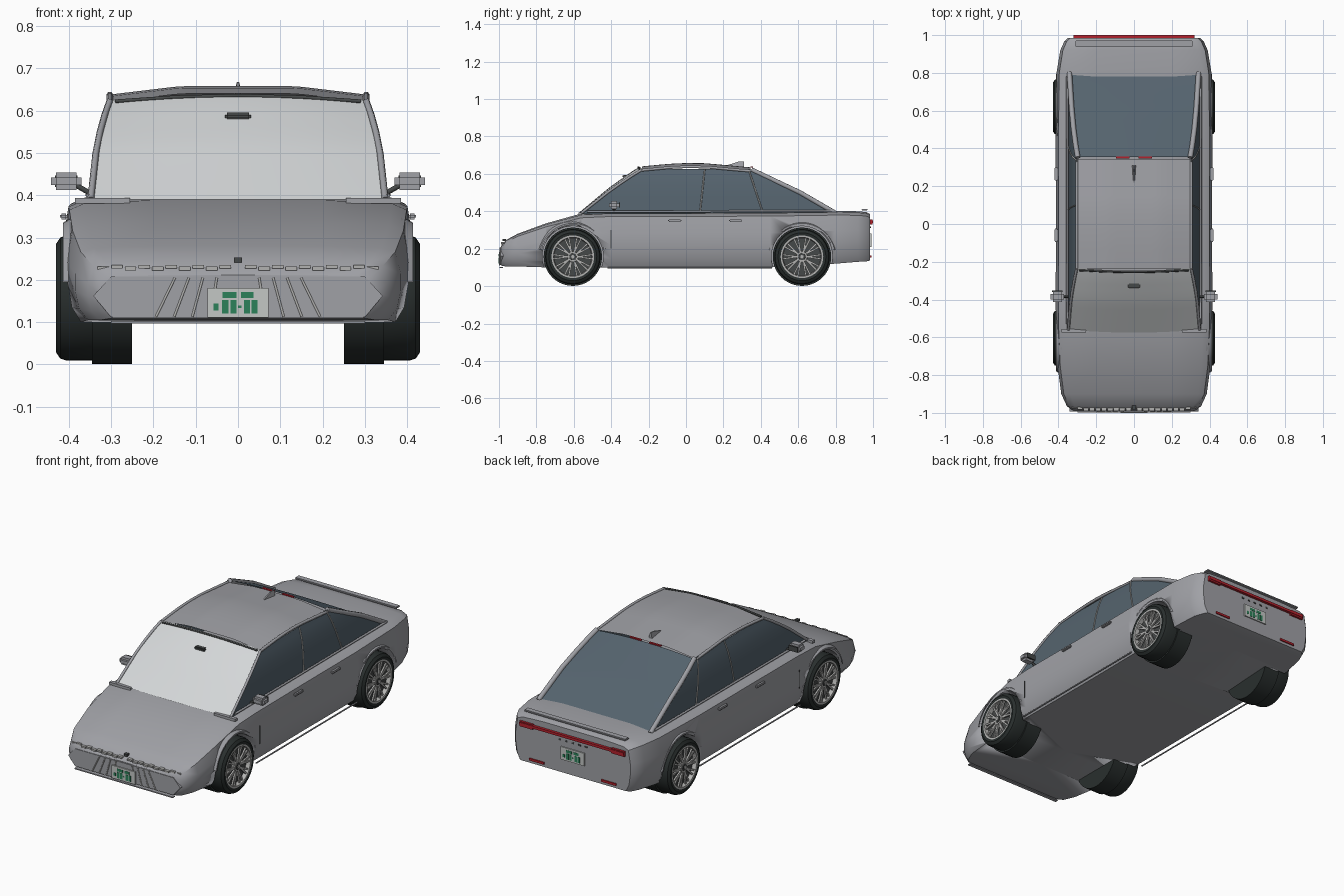
import bpy, bmesh, math
from mathutils import Vector, Matrix

if "Cube" in bpy.data.objects:
    bpy.data.objects.remove(bpy.data.objects["Cube"])


def material(name, r, g, b):
    m = bpy.data.materials.new(name)
    m.use_nodes = True
    m.diffuse_color = (r, g, b, 1)
    m.node_tree.nodes["Principled BSDF"].inputs["Base Color"].default_value = (r, g, b, 1)
    return m


PAINT = material("grey paint", .35, .355, .38)
SCREEN = material("pale glass", .66, .68, .69)
GLASS = material("dark glass", .09, .125, .155)
RUBBER = material("tyre rubber", .022, .028, .027)
SILVER = material("silver", .45, .45, .44)
TRIM = material("dark trim", .06, .065, .065)
RED = material("red lamp", .45, .015, .025)
GREEN = material("plate green", .025, .22, .1)
PLATE = material("plate white", .55, .57, .56)
SIDES = (("left", 1), ("right", -1))


def finish(name, bm, mat, angle=35):
    bmesh.ops.recalc_face_normals(bm, faces=bm.faces)
    me = bpy.data.meshes.new(name)
    bm.to_mesh(me)
    bm.free()
    me.materials.append(mat)
    me.shade_smooth()
    me.set_sharp_from_angle(angle=math.radians(angle))
    ob = bpy.data.objects.new(name, me)
    bpy.context.collection.objects.link(ob)
    return ob


def make_real(ob):
    bpy.ops.object.select_all(action='DESELECT')
    ob.select_set(True)
    bpy.context.view_layer.objects.active = ob
    bpy.ops.object.convert(target='MESH')


def skin(bm, rings, closed=True):
    n = len(rings[0])
    for a, b in zip(rings, rings[1:]):
        for i in range(n if closed else n - 1):
            j = (i + 1) % n
            bm.faces.new((a[i], a[j], b[j], b[i]))


def grid(name, f, nu, nv, mat):
    bm = bmesh.new()
    rows = [[bm.verts.new(f(u / nu, v / nv)) for u in range(nu + 1)] for v in range(nv + 1)]
    skin(bm, rows, False)
    return finish(name, bm, mat)


def box(name, centre, size, mat, bevel=0.0):
    bm = bmesh.new()
    bmesh.ops.create_cube(bm, size=1, matrix=Matrix.Translation(centre) @ Matrix.Diagonal((*size, 1)))
    if bevel:
        bmesh.ops.bevel(bm, geom=bm.edges[:], offset=bevel, segments=2, affect='EDGES')
    return finish(name, bm, mat)


def tube(name, points, radius, mat):
    cu = bpy.data.curves.new(name, 'CURVE')
    cu.dimensions = '3D'
    cu.bevel_depth, cu.bevel_resolution, cu.use_fill_caps = radius, 1, True
    sp = cu.splines.new('POLY')
    sp.points.add(len(points) - 1)
    for p, co in zip(sp.points, points):
        p.co = (*co, 1)
    cu.materials.append(mat)
    ob = bpy.data.objects.new(name, cu)
    bpy.context.collection.objects.link(ob)
    make_real(ob)


def lathe(name, profile, s, y, z, mat, steps=40, closed=False):
    """Spin (x, radius) points about a sideways axle."""
    bm = bmesh.new()
    rings = []
    for x, r in profile:
        rings.append([bm.verts.new((s * x, y + r * math.cos(t), z + r * math.sin(t)))
                      for t in (math.tau * i / steps for i in range(steps))])
    skin(bm, rings + rings[:1] if closed else rings)
    if not closed:
        bm.faces.new(rings[0])
        bm.faces.new(rings[-1])
    return finish(name, bm, mat)


def lerp(table, t):
    for (a, p), (b, q) in zip(table, table[1:]):
        if t <= b:
            return p + (q - p) * max(0, (t - a) / (b - a))
    return table[-1][1]


# Lower body: one section scaled along the length
SECTION = [(0, 1), (.5, 1), (.88, .975), (.965, .92), (1, .62), (1, .4), (.975, .15), (.92, 0), (0, 0)]
STATIONS = [(-.99, .32, .11, .212), (-.965, .355, .105, .245), (-.9, .385, .105, .28),
            (-.75, .405, .1, .335), (-.56, .413, .1, .388), (-.4, .415, .1, .396), (0, .413, .1, .396),
            (.45, .415, .1, .398), (.8, .41, .12, .402), (.92, .39, .13, .4),
            (.965, .37, .132, .395), (.985, .35, .137, .385)]
loop = SECTION + [(-x, z) for x, z in SECTION[-2:0:-1]]
bm = bmesh.new()
rings = [[bm.verts.new((w * a, y, lo + (hi - lo) * b)) for a, b in loop] for y, w, lo, hi in STATIONS]
skin(bm, rings)
bm.faces.new(rings[0])
bm.faces.new(rings[-1])
body = finish("lower_body", bm, PAINT)

# Wheel wells
AXLES = (("front", -.605), ("rear", .62))
cutters = []
for _, y in AXLES:
    for _, s in SIDES:
        cutters.append(lathe("well_cutter", [(.33, .163), (.6, .163)], s, y, .158, PAINT))
        mod = body.modifiers.new("well", 'BOOLEAN')
        mod.object, mod.operation, mod.solver = cutters[-1], 'DIFFERENCE', 'EXACT'
make_real(body)
for c in cutters:
    bpy.data.objects.remove(c)

# Wheels, arches
TYRE = [(.25, .156), (.345, .156), (.345, .148), (.405, .148), (.42, .143), (.43, .128), (.428, .114), (.40, .112)]
for end, y in AXLES:
    for side, s in SIDES:
        tag = f"{end}_{side}_"
        lathe(tag + "tyre", TYRE, s, y, .157, RUBBER)
        lathe(tag + "rim_dish", [(.39, .111), (.405, .111)], s, y, .157, TRIM)
        lathe(tag + "rim", [(.40, .116), (.428, .116), (.428, .104), (.40, .1)], s, y, .157, SILVER, closed=True)
        lathe(tag + "hub", [(.40, .03), (.424, .028)], s, y, .157, SILVER, 20)
        lathe(tag + "hub_cap", [(.42, .02), (.427, .018)], s, y, .157, TRIM, 16)
        lathe(tag + "hub_centre", [(.42, .009), (.43, .009)], s, y, .157, SILVER, 12)
        bm = bmesh.new()
        for k in range(10):
            for lean in (-.11, .11):
                t = math.tau * k / 10
                p, q = [Vector((s * .417, y + r * math.cos(a), .157 + r * math.sin(a)))
                        for r, a in ((.022, t), (.108, t + lean))]
                turn = (q - p).to_track_quat('Z', 'X').to_matrix().to_4x4()
                bmesh.ops.create_cube(bm, size=1, matrix=Matrix.Translation((p + q) / 2) @ turn
                                      @ Matrix.Diagonal((.009, .009, (q - p).length, 1)))
        finish(tag + "spokes", bm, SILVER)
        arc = [math.radians(12 + 156 * i / 20) for i in range(21)]
        grid(tag + "arch_lip", lambda u, v: (
            s * (.385 + .028 * min(1, v * 1.5)), y + (.195 - .025 * v) * math.cos(arc[round(u * 20)]),
            .157 + (.195 - .025 * v) * math.sin(arc[round(u * 20)])), 20, 3, PAINT)

# Cabin outlines by height
WIDTH = [(.39, .348), (.5, .336), (.57, .322), (.635, .299)]
FRONT = [(.39, -.56), (.52, -.395), (.6, -.275), (.635, -.215)]
BACK = [(.39, .80), (.5, .61), (.58, .44), (.63, .335)]
ROOF = [(-.235, .64), (-.1, .653), (0, .658), (.1, .657), (.345, .635)]


def screen(outline, height, bow):
    def f(u, v):
        c, z = 2 * u - 1, .39 + height * v
        return (c * (lerp(WIDTH, z) - .004), lerp(outline, z) + bow * (1 - c * c), z + .014 * v * (1 - c * c))
    return f


def roof(u, v):
    c, y = 2 * u - 1, -.235 + .58 * v
    return (.303 * c, y, lerp(ROOF, y) - .02 * max(0, abs(c) - .45) / .55)


def side_point(s, y, z, out=0.0):
    return (s * (lerp(WIDTH, z) + out), y, z)


def edge(s, outline, out=0.0):
    return [side_point(s, lerp(outline, z), z, out) for z in (.39, .45, .5, .55, .59, .622)]


grid("windscreen", screen(FRONT, .235, -.015), 12, 10, SCREEN)
grid("rear_window", screen(BACK, .23, .0), 12, 10, GLASS)
grid("roof", roof, 20, 12, PAINT)
tube("windscreen_header", [(x * .29, -.245 - .01 * (1 - x * x), .622 + .013 * (1 - x * x))
                           for x in (-1, -.5, 0, .5, 1)], .005, TRIM)
for side, s in SIDES:
    def pane(u, v):
        z = .385 + .24 * v
        a, b = lerp(FRONT, z), lerp(BACK, z)
        return side_point(s, a + (b - a) * u, z)
    grid(side + "_side_glass", pane, 16, 8, GLASS)
    tube(side + "_front_pillar", edge(s, FRONT), .008, PAINT)
    tube(side + "_rear_pillar", edge(s, BACK, -.006), .014, PAINT)
    rail = [roof(0 if s < 0 else 1, v / 8) for v in range(9)]
    tube(side + "_roof_rail", rail, .008, PAINT)
    for name, hi, lo in (("middle", .1, .075), ("quarter", .335, .41)):
        tube(f"{side}_{name}_divider", [side_point(s, lo + (hi - lo) * t / 4, .395 + .228 * t / 4, .001)
                                        for t in range(5)], .004, SILVER)
    tube(side + "_belt_trim", [(s * .354, -.53, .398), (s * .354, .78, .402)], .006, PAINT)
    tube(side + "_sill_strip", [(s * .405, -.42, .098), (s * .405, .46, .098)], .004, PAINT)

    # Door handles, vent line and mirrors
    for name, y in (("front", -.06), ("rear", .265)):
        box(f"{side}_{name}_handle", (s * .412, y, .35), (.018, .07, .014), PAINT, .004)
    box(side + "_vent_line", (s * .4135, -.4, .25), (.004, .006, .1), TRIM)
    box(side + "_mirror", (s * .406, -.385, .433), (.072, .055, .042), PAINT, .012)
    box(side + "_mirror_glass", (s * .406, -.356, .433), (.054, .006, .028), TRIM)
    tube(side + "_mirror_arm", [(s * .345, -.385, .402), (s * .385, -.385, .425)], .007, TRIM)

    # Rear lamps
    box(side + "_tail_lamp", (s * .28, .987, .343), (.08, .02, .028), RED)
    box(side + "_reflector", (s * .22, .987, .158), (.09, .008, .012), RED)
    box(side + "_high_brake_lamp", (s * .06, .352, .636), (.07, .012, .006), RED)

    # Front lamp teeth and grille slats
    for k in range(10):
        x = .03 + .032 * k
        box(f"{side}_lamp_tooth_{k}", (s * x, -.98 + .25 * max(0, x - .25), .231 - .004 * (k % 2)),
            (.027, .02, .009), SILVER)
    for k in range(4):
        x = .05 + .033 * k
        tube(f"{side}_grille_slat_{k}", [(s * x, -.994, .205), (s * x * 1.3, -.994, .113)], .003, SILVER)
    box(side + "_cowl_trim", (s * .32, -.565, .387), (.13, .02, .014), PAINT)

# Nose panel and splitter
bm = bmesh.new()
hexagon = [(-.3, .208), (.3, .208), (.342, .162), (.3, .112), (-.3, .112), (-.342, .162)]
pair = [[bm.verts.new((x, y, z)) for x, z in hexagon] for y in (-.993, -.97)]
skin(bm, pair)
bm.faces.new(pair[0])
bm.faces.new(pair[1])
finish("nose_panel", bm, PAINT)
box("splitter", (0, -.988, .1), (.6, .02, .006), PAINT)
box("nose_badge", (0, -.972, .247), (.02, .02, .012), TRIM)

# Number plates with plain green blocks
BLOCKS = [(-.02, .018, .034, .014), (.022, .018, .03, .014), (-.052, -.01, .012, .016), (-.03, -.01, .016, .032),
          (-.011, -.01, .014, .032), (.004, -.01, .008, .006), (.021, -.01, .014, .032), (.039, -.01, .014, .032)]
for end, s, y, z in (("front", -1, -.997, .146), ("rear", 1, .988, .245)):
    box(end + "_plate", (0, y, z), (.144, .006, .07), PLATE)
    for k, (x, dz, w, h) in enumerate(BLOCKS):
        box(f"{end}_plate_block_{k}", (-s * x, y + s * .003, z + dz), (w, .003, h), GREEN)

# Tail details
box("tail_light_bar", (0, .99, .345), (.64, .02, .014), RED)
box("tail_badge", (0, .997, .345), (.03, .006, .012), SILVER)
for k in range(5):
    box(f"tail_dot_{k}", (-.08 + .04 * k, .986, .315), (.014, .004, .008), TRIM)
box("spoiler", (0, .955, .408), (.62, .034, .01), PAINT, .003)

# Roof fin and cabin mirror
bm = bmesh.new()
fin = [[bm.verts.new((x * w, y, z)) for y, z, w in
        ((.21, .643, .4), (.31, .634, 1), (.31, .667, .25), (.285, .667, .25))] for x in (-.011, .011)]
skin(bm, fin)
bm.faces.new(fin[0])
bm.faces.new(fin[1])
finish("roof_fin", bm, PAINT)
box("cabin_mirror", (0, -.325, .586), (.062, .03, .018), TRIM, .005)
tube("cabin_mirror_stalk", [(-.045, -.34, .569), (0, -.325, .577)], .006, SILVER)
